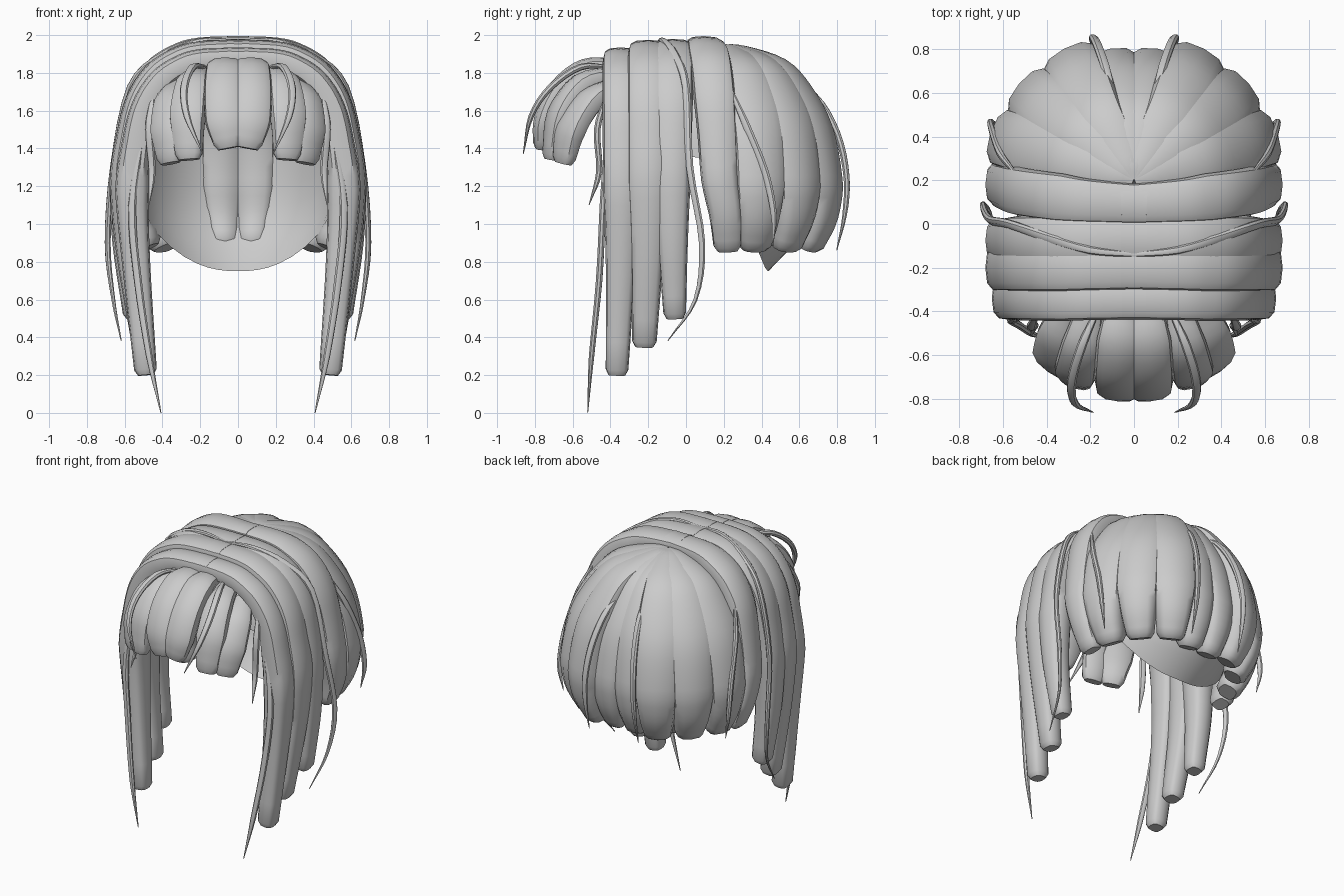
import bpy, bmesh, math
from mathutils import Vector

if "Cube" in bpy.data.objects:
    bpy.data.objects.remove(bpy.data.objects["Cube"])

# One plain grey for all the hair
GREY = (0.6, 0.6, 0.6, 1)
hair = bpy.data.materials.new("hair_grey")
hair.use_nodes = True
hair.diffuse_color = GREY
hair.node_tree.nodes["Principled BSDF"].inputs["Base Color"].default_value = GREY
parts = []


def finish(name, bm, mirror):
    bmesh.ops.recalc_face_normals(bm, faces=bm.faces)
    mesh = bpy.data.meshes.new(name)
    bm.to_mesh(mesh)
    bm.free()
    mesh.materials.append(hair)
    ob = bpy.data.objects.new(name, mesh)
    bpy.context.collection.objects.link(ob)
    if mirror:
        mod = ob.modifiers.new("mirror", "MIRROR")
        mod.use_mirror_merge = False
    parts.append(ob)


def smooth_path(points, steps):
    """Catmull-Rom curve through the points."""
    p = [Vector(q) for q in points]
    p = [2 * p[0] - p[1]] + p + [2 * p[-1] - p[-2]]
    out = []
    for i in range(1, len(p) - 2):
        a, b, c, d = p[i - 1:i + 3]
        for k in range(steps):
            t = k / steps
            out.append(0.5 * (2 * b + (c - a) * t + (2 * a - 5 * b + 4 * c - d) * t * t
                              + (3 * b - a - 3 * c + d) * t ** 3))
    return out + [p[-2]]


def sample(values, t):
    """Linear lookup in a short list, t from 0 to 1."""
    f = t * (len(values) - 1)
    i = min(int(f), len(values) - 2)
    return values[i] + (values[i + 1] - values[i]) * (f - i)


def lock(name, points, widths, thick, across, mirror=True, tip=0.03, sides=12, box=0.75):
    """Flattened tube along a path; 'across' is the direction of its width."""
    path = smooth_path(points, 4)
    n = len(path) - 1
    rings = []
    for i, c in enumerate(path):
        tangent = (path[min(i + 1, n)] - path[max(i - 1, 0)]).normalized()
        side = Vector(across)
        side = (side - tangent * side.dot(tangent)).normalized()
        rings.append((c, side, tangent.cross(side), sample(widths, i / n), sample(thick, i / n)))
    # chamfered blunt end
    c, side, out, w, h = rings[-1]
    rings.append((c + tangent * tip, side, out, w * 0.75, h * 0.7))
    bm = bmesh.new()
    loops = []
    for c, side, out, w, h in rings:
        loop = []
        for k in range(sides):
            a = 2 * math.pi * k / sides
            u = math.copysign(abs(math.cos(a)) ** box, math.cos(a))
            v = math.copysign(abs(math.sin(a)) ** box, math.sin(a))
            loop.append(bm.verts.new(c + side * (u * w) + out * (v * h)))
        loops.append(loop)
    for a, b in zip(loops, loops[1:]):
        for k in range(sides):
            j = (k + 1) % sides
            bm.faces.new((a[k], a[j], b[j], b[k]))
    bm.faces.new(loops[0])
    bm.faces.new(loops[-1])
    finish(name, bm, mirror)


# Scalp liner, low at the nape and high over the ears and forehead
def liner():
    bm = bmesh.new()
    around, rows = 40, 14
    grid = []
    for i in range(around):
        a = 2 * math.pi * i / around
        s = math.sin(a)
        rim = 0.75 + 0.12 * (1 - s) + 0.48 * (1 - s) ** 2 if s > 0 else 1.35 + 0.2 * s * s
        col = []
        for j in range(1, rows + 1):
            z = 1.87 - (1.87 - rim) * (j / rows) ** 1.5
            if z > 1.3:
                f = (1 - ((z - 1.3) / 0.57) ** 2.6) ** (1 / 2.6)
            else:
                f = 1 - 0.4 * ((1.3 - z) / 0.55) ** 3
            depth = 0.56 if s > 0 else 0.48
            col.append(bm.verts.new((0.54 * f * math.cos(a), 0.1 + depth * f * s, z)))
        grid.append(col)
    top = bm.verts.new((0, 0.1, 1.87))
    for i in range(around):
        a, b = grid[i], grid[(i + 1) % around]
        bm.faces.new((top, a[0], b[0]))
        for j in range(rows - 1):
            bm.faces.new((a[j], a[j + 1], b[j + 1], b[j]))
    finish("scalp_liner", bm, False)


liner()

# Side locks sweep over the crown, merge into a panel and split near the ends
ARC = [(-0.06, 1.94), (0.2, 1.93), (0.33, 1.89), (0.44, 1.81), (0.525, 1.67), (0.565, 1.48), (0.59, 1.24)]


def side_lock(name, scale, drop, y0, y1, tail, widths):
    pts = [(x * scale, y0 + (y1 - y0) * i / 6, z - drop) for i, (x, z) in enumerate(ARC)]
    lock(name, pts + tail, widths, (0.055, 0.06, 0.07, 0.09, 0.06), (0, 1, 0), box=0.65)


side_lock("side_lock_front", 0.95, 0.06, -0.345, -0.34,
          [(0.54, -0.345, 0.8), (0.49, -0.365, 0.23)], (0.09, 0.1, 0.1, 0.1, 0.06))
side_lock("side_lock_middle", 1, 0.02, -0.2, -0.2,
          [(0.57, -0.205, 0.85), (0.505, -0.22, 0.38)], (0.1, 0.11, 0.11, 0.11, 0.065))
side_lock("side_lock_rear", 1, 0.015, -0.07, -0.075,
          [(0.59, -0.07, 0.9), (0.55, -0.06, 0.53)], (0.1, 0.11, 0.11, 0.1, 0.06))
side_lock("ear_lock", 1, 0, 0.09, 0.18,
          [(0.585, 0.21, 1.05), (0.54, 0.22, 0.89)], (0.09, 0.11, 0.11, 0.1, 0.075))

# Back locks fan out from the crown
FALL = [(0, 1.92), (0.18, 1.905), (0.54, 1.83), (0.75, 1.7), (0.93, 1.5), (1, 1.25), (0.98, 1.05), (0.87, 0.9)]


def back_lock(name, angle, reach, width):
    a = math.radians(angle)
    pts = [(reach * f * math.cos(a), 0.2 + reach * f * math.sin(a), z) for f, z in FALL]
    lock(name, pts, [width * k for k in (0.3, 0.75, 1, 1, 0.65)],
         (0.03, 0.05, 0.07, 0.1, 0.08), (-math.sin(a), math.cos(a), 0))


back_lock("back_lock_side", 18, 0.59, 0.14)
back_lock("back_lock_corner", 40, 0.585, 0.14)
back_lock("back_lock_inner", 62, 0.58, 0.14)
back_lock("back_lock_center", 80, 0.51, 0.12)

# Fringe over the forehead
FRINGE = (0.045, 0.06, 0.06, 0.045)
lock("fringe_center", [(0.06, -0.38, 1.83), (0.07, -0.53, 1.82), (0.08, -0.67, 1.71),
                       (0.075, -0.75, 1.55), (0.055, -0.765, 1.43)],
     (0.07, 0.1, 0.1, 0.1, 0.075), FRINGE, (1, 0.1, 0))
lock("fringe_middle", [(0.2, -0.38, 1.79), (0.24, -0.55, 1.74), (0.265, -0.67, 1.58), (0.26, -0.71, 1.37)],
     (0.06, 0.09, 0.1, 0.075), FRINGE, (1, 0.3, 0))
lock("fringe_outer", [(0.31, -0.38, 1.73), (0.355, -0.51, 1.65), (0.37, -0.61, 1.5), (0.36, -0.645, 1.35)],
     (0.06, 0.09, 0.1, 0.075), FRINGE, (1, 0.75, 0))

# Loose thin strands with pointed ends
STRANDS = {
    "fringe_strand": [(0.17, -0.4, 1.83), (0.24, -0.56, 1.83), (0.285, -0.72, 1.72),
                      (0.27, -0.82, 1.57), (0.19, -0.86, 1.38)],
    "temple_strand": [(0.45, -0.42, 1.68), (0.47, -0.47, 1.5), (0.455, -0.46, 1.28), (0.47, -0.51, 1.11)],
    "front_strand": [(0.5, -0.42, 1.5), (0.56, -0.44, 1.1), (0.53, -0.46, 0.7),
                     (0.47, -0.5, 0.3), (0.41, -0.52, 0.01)],
    "side_strand": [(0, -0.14, 1.965), (0.2, -0.12, 1.97), (0.4, -0.06, 1.895), (0.57, 0, 1.725),
                    (0.66, 0.02, 1.3), (0.69, 0.085, 0.9), (0.66, 0.05, 0.6), (0.62, -0.09, 0.39)],
    "ear_strand": [(0.55, 0.24, 1.7), (0.61, 0.32, 1.52), (0.645, 0.42, 1.27),
                   (0.655, 0.465, 1.05), (0.63, 0.46, 0.89)],
    "back_strand": [(0.07, 0.48, 1.8), (0.12, 0.68, 1.68), (0.16, 0.8, 1.48),
                    (0.185, 0.85, 1.25), (0.19, 0.84, 1.05), (0.19, 0.8, 0.87)],
}
for name, pts in STRANDS.items():
    lock(name, pts, (0.012, 0.022, 0.022, 0.018, 0.003), (0.01, 0.018, 0.018, 0.015, 0.003),
         (0.5, 1, 0) if "side" in name or "ear" in name else (1, 0.3, 0), tip=0.01, sides=8, box=1)

# Smooth shading with sharp blunt ends
bpy.ops.object.select_all(action="DESELECT")
for ob in parts:
    ob.select_set(True)
bpy.context.view_layer.objects.active = parts[0]
bpy.ops.object.shade_smooth_by_angle(angle=math.radians(40))
